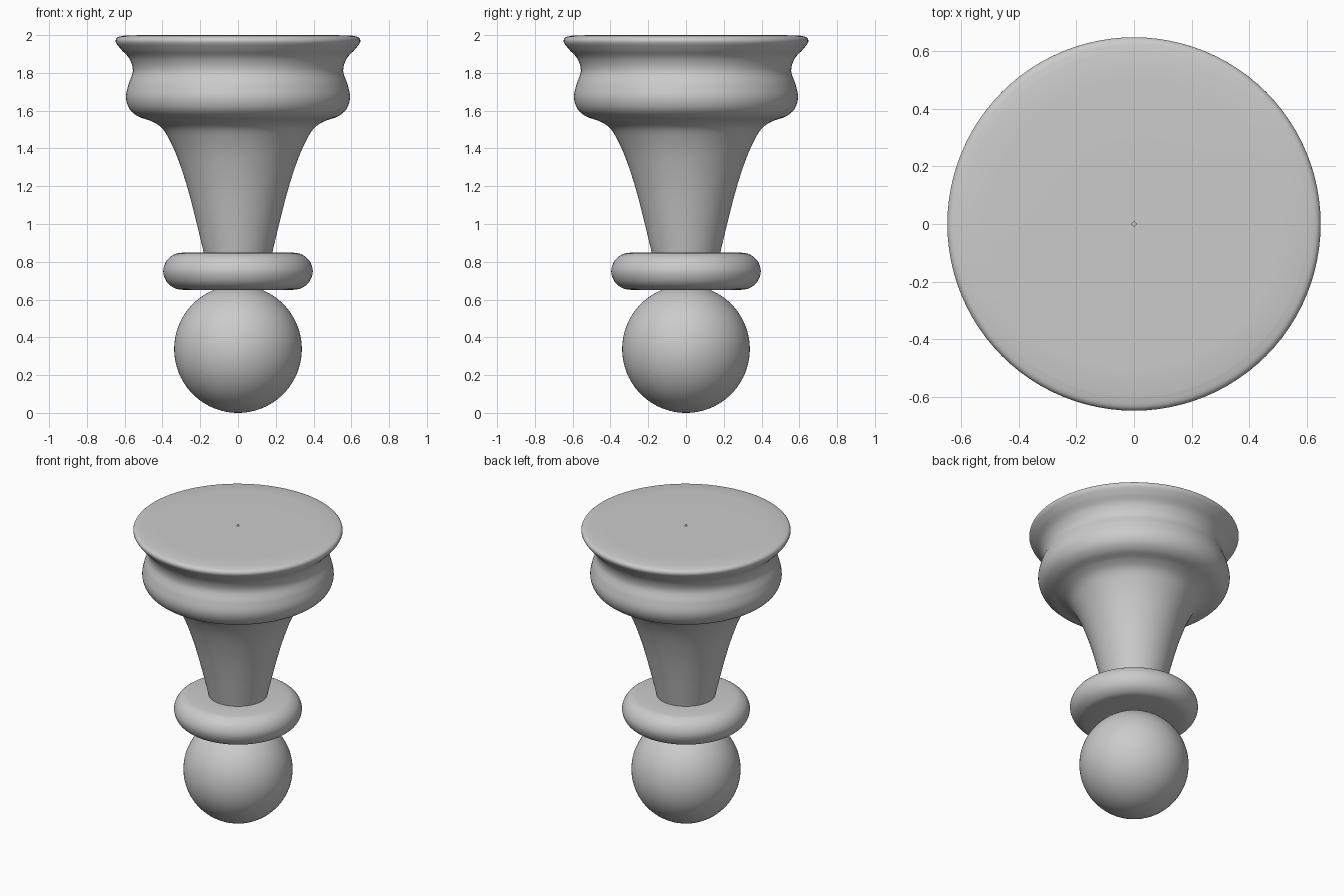
import bpy
import bmesh
import math
from mathutils import Vector

cube = bpy.data.objects.get("Cube")
if cube:
    bpy.data.objects.remove(cube, do_unlink=True)

SEGMENTS = 96

grey = bpy.data.materials.new("plain grey")
grey.use_nodes = True
colour = (0.6, 0.6, 0.6, 1)
grey.diffuse_color = colour
grey.node_tree.nodes["Principled BSDF"].inputs["Base Color"].default_value = colour


def smooth_path(points, steps=6):
    """Catmull-Rom curve through (radius, height) points."""
    pts = [Vector(p) for p in points]
    pts = [2 * pts[0] - pts[1]] + pts + [2 * pts[-1] - pts[-2]]
    path = []
    for a, b, c, d in zip(pts, pts[1:], pts[2:], pts[3:]):
        for i in range(steps):
            t = i / steps
            path.append(0.5 * (2 * b + (c - a) * t + (2 * a - 5 * b + 4 * c - d) * t ** 2
                               + (3 * b - a - 3 * c + d) * t ** 3))
    return path + [pts[-2]]


def lathe(name, path):
    """Spin a (radius, height) path, listed bottom to top, around z."""
    bm = bmesh.new()
    verts = [bm.verts.new((r, 0, z)) for r, z in path]
    edges = [bm.edges.new(pair) for pair in zip(verts, verts[1:])]
    bmesh.ops.spin(bm, geom=verts + edges, cent=(0, 0, 0), axis=(0, 0, 1),
                   angle=math.tau, steps=SEGMENTS)
    bmesh.ops.remove_doubles(bm, verts=bm.verts, dist=0.0001)
    bmesh.ops.recalc_face_normals(bm, faces=bm.faces)
    mesh = bpy.data.meshes.new(name)
    bm.to_mesh(mesh)
    bm.free()
    mesh.materials.append(grey)
    mesh.shade_smooth()
    obj = bpy.data.objects.new(name, mesh)
    bpy.context.collection.objects.link(obj)


# Round ball at the bottom
ball = [(0.338 * math.sin(a), 0.338 - 0.338 * math.cos(a))
        for a in (math.pi * i / 48 for i in range(49))]
lathe("ball", ball)

# Flattened collar ring above the ball
half = [(0.28, 0.65), (0.335, 0.66), (0.378, 0.695), (0.396, 0.75),
        (0.378, 0.805), (0.335, 0.84), (0.28, 0.85)]
lathe("collar", [(0, 0.65), (0.15, 0.65)] + smooth_path(half) + [(0.15, 0.85), (0, 0.85)])

# Flared stem, rounded moulding and wide lip, with a pinhole in the flat top
stem = [(0.155, 0.74), (0.182, 0.85), (0.225, 1.03), (0.27, 1.2), (0.32, 1.35), (0.365, 1.45),
        (0.405, 1.51), (0.46, 1.545), (0.53, 1.57), (0.575, 1.61), (0.593, 1.67), (0.58, 1.74),
        (0.557, 1.81), (0.575, 1.875), (0.62, 1.925), (0.647, 1.963), (0.638, 1.988), (0.6, 1.998)]
lathe("stem_and_base", smooth_path(stem) + [(0.5, 2), (0.25, 2), (0.007, 2)])
